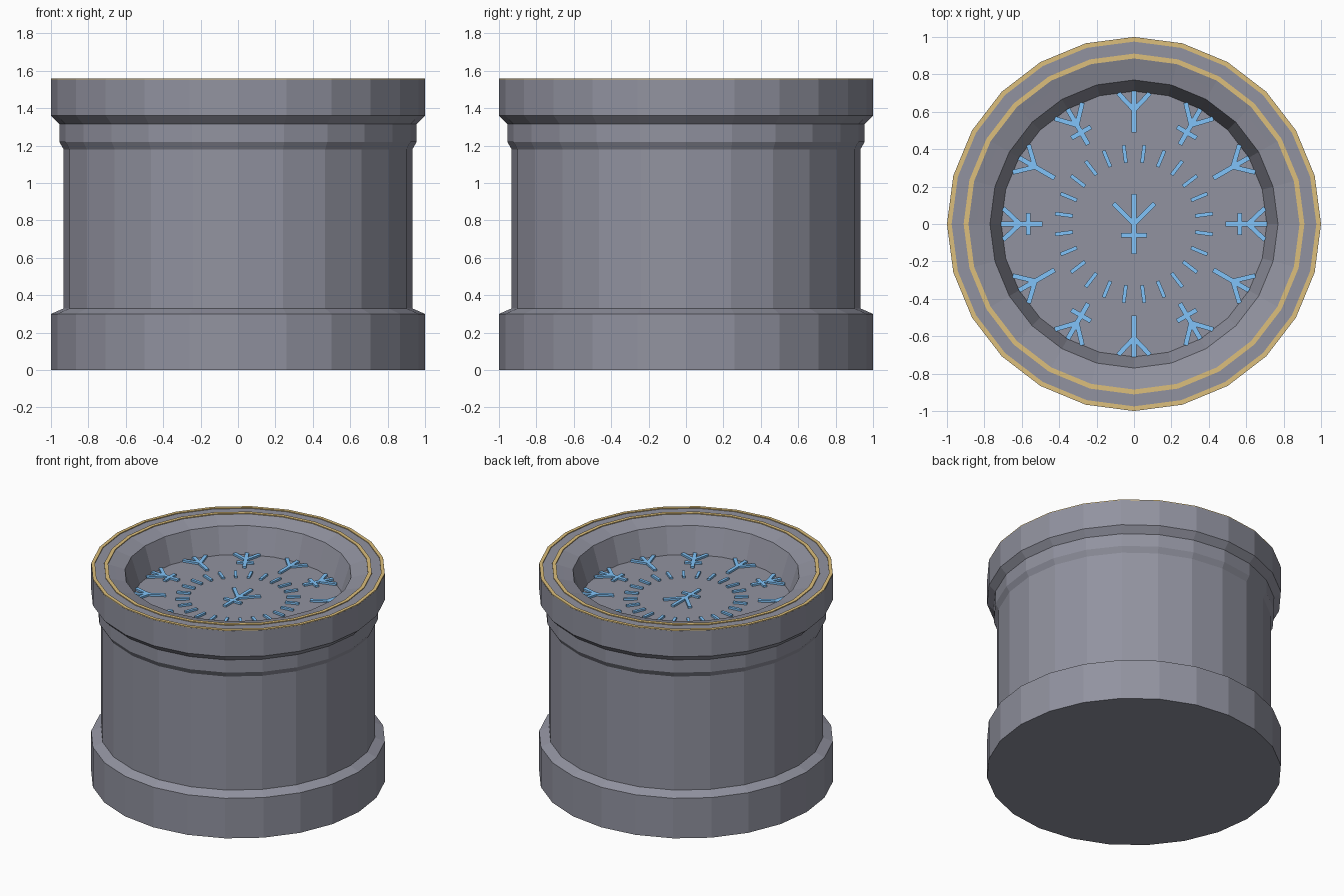
import bpy, bmesh, math
from mathutils import Vector, Matrix

if "Cube" in bpy.data.objects:
    bpy.data.objects.remove(bpy.data.objects["Cube"])

SIDES = 24
FLOOR = 1.33


def material(name, color):
    m = bpy.data.materials.new(name)
    m.diffuse_color = color
    m.use_nodes = True
    m.node_tree.nodes["Principled BSDF"].inputs["Base Color"].default_value = m.diffuse_color
    return m


stone = material("slate_stone", (0.285, 0.29, 0.35, 1))
gold = material("gold", (0.72, 0.52, 0.2, 1))
blue = material("blue", (0.22, 0.55, 0.95, 1))


def finish(name, bm, mat):
    bmesh.ops.recalc_face_normals(bm, faces=bm.faces)
    me = bpy.data.meshes.new(name)
    bm.to_mesh(me)
    bm.free()
    ob = bpy.data.objects.new(name, me)
    bpy.context.collection.objects.link(ob)
    me.materials.append(mat)
    return ob


def lathe(name, profile, mat, closed=False):
    """Turn an (r, z) profile; open profiles are capped at both ends."""
    bm = bmesh.new()
    loops = []
    for r, z in profile:
        loops.append([bm.verts.new((r * math.cos(a), r * math.sin(a), z))
                      for a in (2 * math.pi * i / SIDES for i in range(SIDES))])
    pairs = list(zip(loops, loops[1:]))
    if closed:
        pairs.append((loops[-1], loops[0]))
    else:
        bm.faces.new(loops[0])
        bm.faces.new(loops[-1])
    for lo, hi in pairs:
        for i in range(SIDES):
            j = (i + 1) % SIDES
            bm.faces.new((lo[i], lo[j], hi[j], hi[i]))
    return finish(name, bm, mat)


def add_bar(bm, p, q, width, turn=0.0):
    """Thin raised bar on the basin floor from p to q, turned about z."""
    p, q = Vector(p), Vector(q)
    d, mid = q - p, (p + q) / 2
    mtx = (Matrix.Rotation(turn, 4, 'Z')
           @ Matrix.Translation((mid.x, mid.y, FLOOR + 0.004))
           @ Matrix.Rotation(math.atan2(d.y, d.x), 4, 'Z')
           @ Matrix.Diagonal((d.length, width, 0.02, 1)))
    bmesh.ops.create_cube(bm, size=1, matrix=mtx)


# Stone pedestal: foot, drum, collar, rim and sunken basin
lathe("pedestal", [(1.0, 0), (1.0, 0.30), (0.932, 0.33), (0.932, 1.18),
                   (0.955, 1.22), (0.955, 1.315), (1.0, 1.36), (1.0, 1.553),
                   (0.885, 1.553), (0.84, 1.54), (0.77, 1.52), (0.71, FLOOR)],
      stone)

# Gold inlay rings on the rim
for name, r0, r1 in (("outer_ring", 0.975, 0.999), ("inner_ring", 0.885, 0.911)):
    lathe(name, [(r0, 1.545), (r1, 1.545), (r1, 1.559), (r0, 1.559)], gold, True)

# Ring of short radial ticks
bm = bmesh.new()
for i in range(24):
    add_bar(bm, (0.33, 0), (0.425, 0), 0.02, math.radians(7.5 + 15 * i))
finish("tick_marks", bm, blue)

# Outer ring of twelve forked ornaments, every other one with a crossbar
bm = bmesh.new()
for i in range(12):
    t = math.radians(30 * i)
    add_bar(bm, (0.49, 0), (0.71, 0), 0.026, t)
    for s in (-1, 1):
        add_bar(bm, (0.61, 0), (0.70, 0.085 * s), 0.025, t)
    if i % 2 == 0:
        add_bar(bm, (0.565, -0.06), (0.565, 0.06), 0.025, t)
finish("forked_ornaments", bm, blue)

# Central forked ornament
bm = bmesh.new()
add_bar(bm, (0, -0.16), (0, 0.16), 0.025)
add_bar(bm, (-0.07, -0.06), (0.07, -0.06), 0.025)
for s in (-1, 1):
    add_bar(bm, (0, 0), (0.11 * s, 0.11), 0.025)
finish("centre_ornament", bm, blue)
